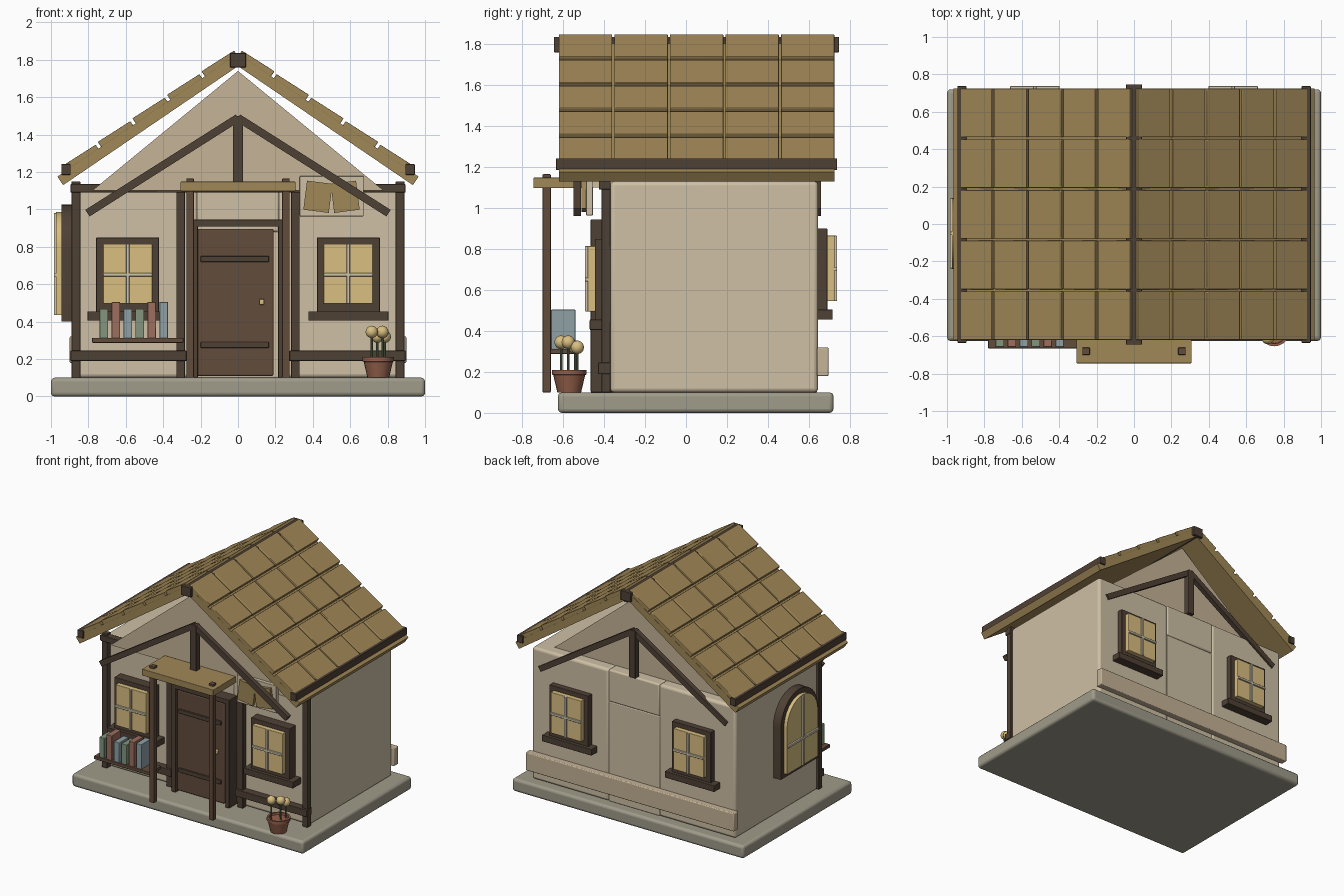
import bpy, bmesh, math
from mathutils import Vector

if "Cube" in bpy.data.objects:
    bpy.data.objects.remove(bpy.data.objects["Cube"])

def mat(name, r, g, b):
    m = bpy.data.materials.new(name)
    m.diffuse_color = [(c / 255) ** 2.2 for c in (r, g, b)] + [1]
    m.use_nodes = True
    m.node_tree.nodes["Principled BSDF"].inputs["Base Color"].default_value = m.diffuse_color
    return m

WALL = mat("plaster", 205, 190, 163)
GABLE = mat("gable_plaster", 196, 178, 150)
STONE = mat("stone", 158, 154, 137)
WOOD = mat("dark_wood", 80, 67, 56)
DOOR = mat("door_wood", 98, 77, 62)
ROOF = mat("roof_tile", 160, 135, 88)
GLASS = mat("warm_glass", 216, 189, 128)
BAR = mat("pale_bar", 205, 195, 170)
CLAY = mat("clay", 146, 96, 76)
LEAF = mat("stem_green", 98, 115, 85)
BOOKS = [mat("book_green", 130, 148, 125), mat("book_red", 155, 110, 95), mat("book_blue", 142, 160, 165)]

def finish(name, bm, m, bevel=0):
    bmesh.ops.recalc_face_normals(bm, faces=bm.faces)
    me = bpy.data.meshes.new(name)
    bm.to_mesh(me)
    bm.free()
    me.materials.append(m)
    o = bpy.data.objects.new(name, me)
    bpy.context.collection.objects.link(o)
    if bevel:
        b = o.modifiers.new("bevel", 'BEVEL')
        b.width, b.segments = bevel, 3
        for p in me.polygons:
            p.use_smooth = False
    return o

def prism(name, pts, a, b, m, axis='y', bevel=0):
    """Extrude a profile (x,z along y, or y,z along x)."""
    bm = bmesh.new()
    put = (lambda p, t: (p[0], t, p[1])) if axis == 'y' else (lambda p, t: (t, p[0], p[1]))
    lo = [bm.verts.new(put(p, a)) for p in pts]
    hi = [bm.verts.new(put(p, b)) for p in pts]
    bm.faces.new(lo)
    bm.faces.new(hi)
    n = len(pts)
    for i in range(n):
        bm.faces.new((lo[i], lo[(i + 1) % n], hi[(i + 1) % n], hi[i]))
    return finish(name, bm, m, bevel)

def box(name, x0, x1, y0, y1, z0, z1, m, bevel=0.004):
    return prism(name, [(x0, z0), (x1, z0), (x1, z1), (x0, z1)], y0, y1, m, 'y', bevel)

def bar(name, p, q, w, y0, y1, m):
    """Straight bar of width w between two x,z points."""
    p, q = Vector(p), Vector(q)
    d = (q - p).normalized() * w / 2
    n = Vector((-d.y, d.x))
    return prism(name, [p + n, p - n, q - n, q + n], y0, y1, m)

def lathe(name, prof, x, y, m, seg=20):
    bm = bmesh.new()
    rings = [[bm.verts.new((x + r * math.cos(2 * math.pi * i / seg), y + r * math.sin(2 * math.pi * i / seg), z))
              for i in range(seg)] for r, z in prof]
    for a, b in zip(rings, rings[1:]):
        for i in range(seg):
            bm.faces.new((a[i], a[(i + 1) % seg], b[(i + 1) % seg], b[i]))
    bm.faces.new(rings[0])
    bm.faces.new(rings[-1])
    return finish(name, bm, m)

# Base slab and wall panels
box("base", -1, 1, -0.625, 0.72, 0, 0.1, STONE, 0.02)
for s, side in ((-1, "left"), (1, "right")):
    box(side + "_wall", *sorted((s * 0.215, s * 0.88)), -0.37, 0.645, 0.1, 1.13, WALL, 0.02)
box("centre_wall_lower", -0.22, 0.22, -0.365, 0.64, 0.1, 0.88, WALL, 0.006)
box("centre_wall_upper", -0.22, 0.22, -0.37, 0.645, 0.88, 1.13, WALL, 0.012)
prism("gable", [(-0.78, 1.1), (0.78, 1.1), (0, 1.74)], -0.46, 0.56, GABLE)
box("back_board", -0.9, 0.9, 0.64, 0.695, 0.18, 0.32, GABLE, 0.006)

# Roof: slabs, tiles, eave beams, ridge
A = math.atan(0.68)
def on_roof(side, s, h):
    return (side * (s * math.cos(A) + h * math.sin(A)), 1.832 - s * math.sin(A) + h * math.cos(A))

Y0, PITCH = -0.625, 1.355 / 5
for side, nm in ((-1, "left"), (1, "right")):
    prism(nm + "_roof_slab", [(0, 1.832), on_roof(side, 1.168, 0), on_roof(side, 1.168, -0.055), (0, 1.766)],
          Y0 + 0.005, 0.725, ROOF)
    for r in range(5):
        s0, s1 = 0.008 + r * 0.2237, 0.008 + (r + 1) * 0.2237 - 0.018
        prof = [on_roof(side, s0, -0.002), on_roof(side, s1, -0.002), on_roof(side, s1, 0.032), on_roof(side, s0, 0.026)]
        for c in range(5):
            y = Y0 + c * PITCH
            prism(f"{nm}_tile_{r}_{c}", prof, y + 0.005, y + PITCH - 0.006, ROOF, 'y', 0.004)
    box(nm + "_eave_beam", *sorted((side * 0.895, side * 0.945)), -0.635, 0.737, 1.185, 1.242, WOOD)
box("ridge_beam", -0.043, 0.043, -0.645, 0.747, 1.76, 1.835, WOOD)

# Trusses at front and back
for nm, y0, y1 in (("front", -0.55, -0.512), ("back", 0.622, 0.66)):
    box(nm + "_king_post", -0.028, 0.028, y0 - 0.005, y1 + 0.005, 1.13, 1.5, WOOD)
    for s in (-1, 1):
        bar(nm + "_brace", (0, 1.49), (s * 0.805, 0.98), 0.042, y0, y1, WOOD)

# Front timber frame
for s in (-1, 1):
    for x0, x1 in ((0.843, 0.89), (0.283, 0.33)):
        box("front_post", *sorted((s * x0, s * x1)), -0.412, -0.368, 0.1, 1.15, WOOD)
    box("front_rail", *sorted((s * 0.275, s * 0.895)), -0.43, -0.37, 0.19, 0.245, WOOD)
box("front_top_beam", -0.895, 0.895, -0.425, -0.37, 1.09, 1.135, WOOD)

# Porch canopy and posts
box("canopy", -0.308, 0.308, -0.745, -0.465, 1.097, 1.148, ROOF)
for s in (-1, 1):
    box("porch_post", *sorted((s * 0.236, s * 0.276)), -0.7, -0.66, 0.1, 1.165, DOOR)

# Door
for s in (-1, 1):
    box("door_jamb", *sorted((s * 0.215, s * 0.25)), -0.465, -0.36, 0.1, 0.945, WOOD)
box("door_lintel", -0.25, 0.25, -0.465, -0.36, 0.908, 0.945, WOOD)
box("door", -0.225, 0.19, -0.44, -0.36, 0.11, 0.895, DOOR, 0.008)
for z in (0.275, 0.735):
    box("door_strap", -0.2, 0.165, -0.452, -0.435, z - 0.016, z + 0.016, WOOD)
box("door_handle", 0.115, 0.14, -0.465, -0.435, 0.49, 0.52, GLASS, 0.006)

# Square windows, front and back
def window(nm, cx, wall, out, dz):
    def part(p, x, a, b, z0, z1, m):
        box(nm + p, cx - x, cx + x, *sorted((wall + out * a, wall + out * b)), z0 + dz, z1 + dz, m)
    part("_frame", 0.168, -0.01, 0.07, 0.45, 0.85, WOOD)
    part("_sill", 0.214, -0.01, 0.095, 0.405, 0.455, WOOD)
    part("_glass", 0.132, 0.06, 0.105, 0.495, 0.815, GLASS)
    part("_upright", 0.009, 0.1, 0.118, 0.495, 0.815, BAR)
    part("_crossbar", 0.132, 0.1, 0.118, 0.642, 0.66, BAR)

for s in (-1, 1):
    window("front_window", s * 0.59, -0.375, -1, 0)
    window("back_window", s * 0.53, 0.62, 1, 0.05)

# Arched window on the left side
def arch(name, r, z0, x0, x1, m):
    cy, cz = -0.05, 0.795
    pts = [(cy - r, z0), (cy + r, z0)]
    pts += [(cy + r * math.cos(math.pi * i / 16), cz + r * math.sin(math.pi * i / 16)) for i in range(17)]
    prism(name, pts, x0, x1, m, 'x')
arch("arch_frame", 0.23, 0.4, -0.945, -0.875, WOOD)
arch("arch_glass", 0.19, 0.435, -0.972, -0.94, GLASS)
box("arch_upright", -0.985, -0.968, -0.06, -0.04, 0.435, 0.98, BAR)
box("arch_crossbar", -0.985, -0.968, -0.238, 0.138, 0.64, 0.66, BAR)

# Hanging sign with an open book shape
box("sign_plate", 0.33, 0.672, -0.487, -0.455, 0.963, 1.178, WALL)
for s in (-1, 1):
    bar("sign_page", (0.5 + s * 0.073 - s * 0.01, 1.145), (0.5 + s * 0.073 + s * 0.008 * 1.2, 0.99), 0.137, -0.51, -0.48, ROOF)

# Book shelf
box("shelf", -0.78, -0.292, -0.665, -0.53, 0.287, 0.313, DOOR)
for i in range(6):
    x = -0.74 + i * 0.064
    box("book", x, x + 0.046, -0.658, -0.54, 0.31, 0.505 if i in (1, 4, 5) else 0.468, BOOKS[i % 3])

# Flower pot
PX, PY = 0.75, -0.57
lathe("pot", [(0.058, 0.1), (0.078, 0.185), (0.084, 0.187), (0.084, 0.21), (0.07, 0.21), (0.068, 0.195)], PX, PY, CLAY)
for dx, dy, z in ((-0.035, -0.04, 0.345), (0.022, -0.005, 0.345), (0.035, 0.04, 0.32), (-0.005, 0.03, 0.32)):
    lathe("stem", [(0.006, 0.19), (0.006, z)], PX + dx, PY + dy, LEAF, 8)
    ball = [(max(0.002, 0.033 * math.sin(math.pi * k / 8)), z - 0.033 * math.cos(math.pi * k / 8)) for k in range(9)]
    lathe("flower", ball, PX + dx, PY + dy, GLASS, 14)

# Smooth shading with sharp edges kept
bpy.ops.object.select_all(action='SELECT')
bpy.context.view_layer.objects.active = bpy.data.objects["base"]
bpy.ops.object.shade_smooth_by_angle(angle=math.radians(35))
